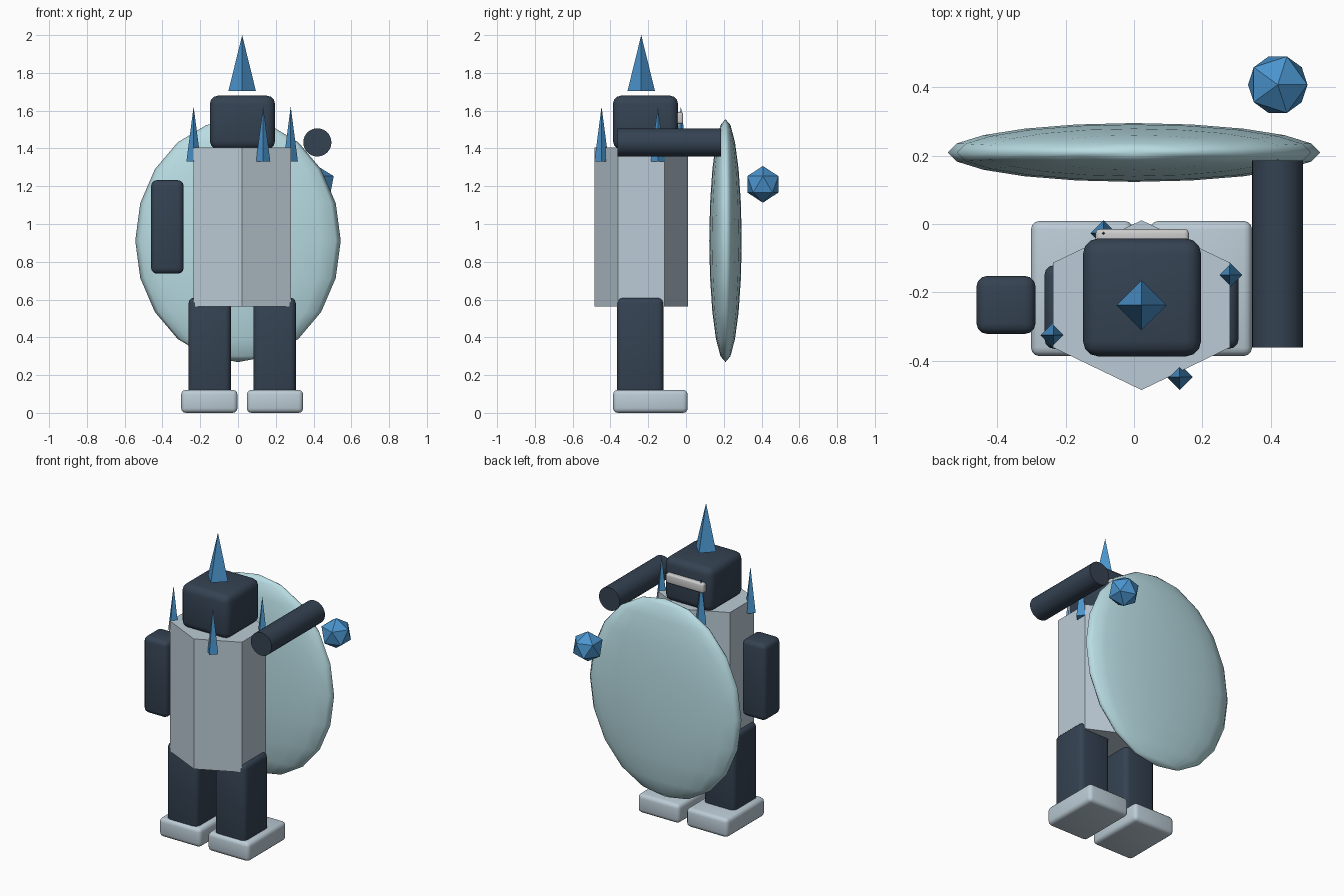
import bpy
from math import radians, sin, cos, pi

if "Cube" in bpy.data.objects:
    bpy.data.objects.remove(bpy.data.objects["Cube"])

CX, CY = 0.022, -0.237   # body axis


def material(name, rgb):
    m = bpy.data.materials.new(name)
    m.diffuse_color = (*rgb, 1)
    m.use_nodes = True
    m.node_tree.nodes["Principled BSDF"].inputs["Base Color"].default_value = m.diffuse_color
    return m


NAVY = material("navy", (0.035, 0.055, 0.085))
STEEL = material("pale_steel", (0.50, 0.60, 0.67))
BLUE = material("crystal_blue", (0.07, 0.30, 0.62))
ICE = material("ice", (0.48, 0.72, 0.77))


def finish(name, mat, smooth=False):
    o = bpy.context.object
    o.name = name
    if mat:
        o.data.materials.append(mat)
    if smooth:
        bpy.ops.object.shade_smooth_by_angle(angle=radians(30))
    return o


def box(name, x, y, z, mat, bevel):
    """Rounded box from (min, max) pairs."""
    bpy.ops.mesh.primitive_cube_add(size=1, location=[(a + b) / 2 for a, b in (x, y, z)])
    o = bpy.context.object
    o.scale = [b - a for a, b in (x, y, z)]
    bpy.ops.object.transform_apply(location=False, rotation=False, scale=True)
    b = o.modifiers.new("round", "BEVEL")
    b.width, b.segments = bevel, 3
    bpy.ops.object.modifier_apply(modifier=b.name)
    return finish(name, mat, True)


def spike(name, x, y, z0, z1, r):
    """Four-sided crystal with corners on the axes."""
    bpy.ops.mesh.primitive_cone_add(vertices=4, radius1=r, radius2=0, depth=z1 - z0,
                                    location=(x, y, (z0 + z1) / 2))
    return finish(name, BLUE)


# Legs and feet
for side, s in (("left", -1), ("right", 1)):
    lx, fx = CX + s * 0.172, CX + s * 0.174
    box(f"leg_{side}", (lx - 0.112, lx + 0.112), (-0.365, -0.12), (0.09, 0.61), NAVY, 0.03)
    box(f"foot_{side}", (fx - 0.149, fx + 0.149), (-0.386, 0.009), (0, 0.122), STEEL, 0.025)

# Torso: squashed hexagonal prism
bpy.ops.mesh.primitive_cylinder_add(vertices=6, radius=1, depth=0.844, location=(CX, CY, 0.984))
torso = finish("torso", STEEL)
torso.scale = (0.298, 0.248, 1)

# Head with back bar and horn
box("head", (-0.149, 0.196), (-0.387, -0.042), (1.395, 1.68), NAVY, 0.045)
box("head_bar", (-0.112, 0.16), (-0.06, -0.015), (1.53, 1.592), None, 0.012)
spike("head_spike", CX, CY, 1.703, 2.0, 0.073)

# Shoulder crystals, in opposite pairs about the body axis
for i, (dx, dy) in enumerate(((-0.257, -0.088), (0.111, -0.21))):
    for s in (1, -1):
        spike(f"shoulder_spike_{i}_{'a' if s > 0 else 'b'}", CX + s * dx, CY + s * dy,
              1.332, 1.622, 0.038)

# Hanging arm and outstretched arm
box("hanging_arm", (-0.46, -0.288), (-0.321, -0.152), (0.737, 1.232), NAVY, 0.03)
bpy.ops.mesh.primitive_cylinder_add(vertices=32, radius=0.0745, depth=0.547,
                                    location=(0.42, -0.088, 1.432), rotation=(pi / 2, 0, 0))
finish("outstretched_arm", NAVY, True)

# Floating crystal
bpy.ops.mesh.primitive_ico_sphere_add(subdivisions=1, radius=0.097, location=(0.42, 0.407, 1.21))
finish("floating_crystal", BLUE)

# Oval shield
bpy.ops.mesh.primitive_uv_sphere_add(segments=20, ring_count=10, radius=1, location=(0, 0.209, 0.912))
shield = bpy.context.object
shield.scale = (0.544, 0.086, 0.643)
bpy.ops.object.transform_apply(location=False, rotation=False, scale=True)
bpy.ops.object.shade_smooth()
finish("shield", ICE)
